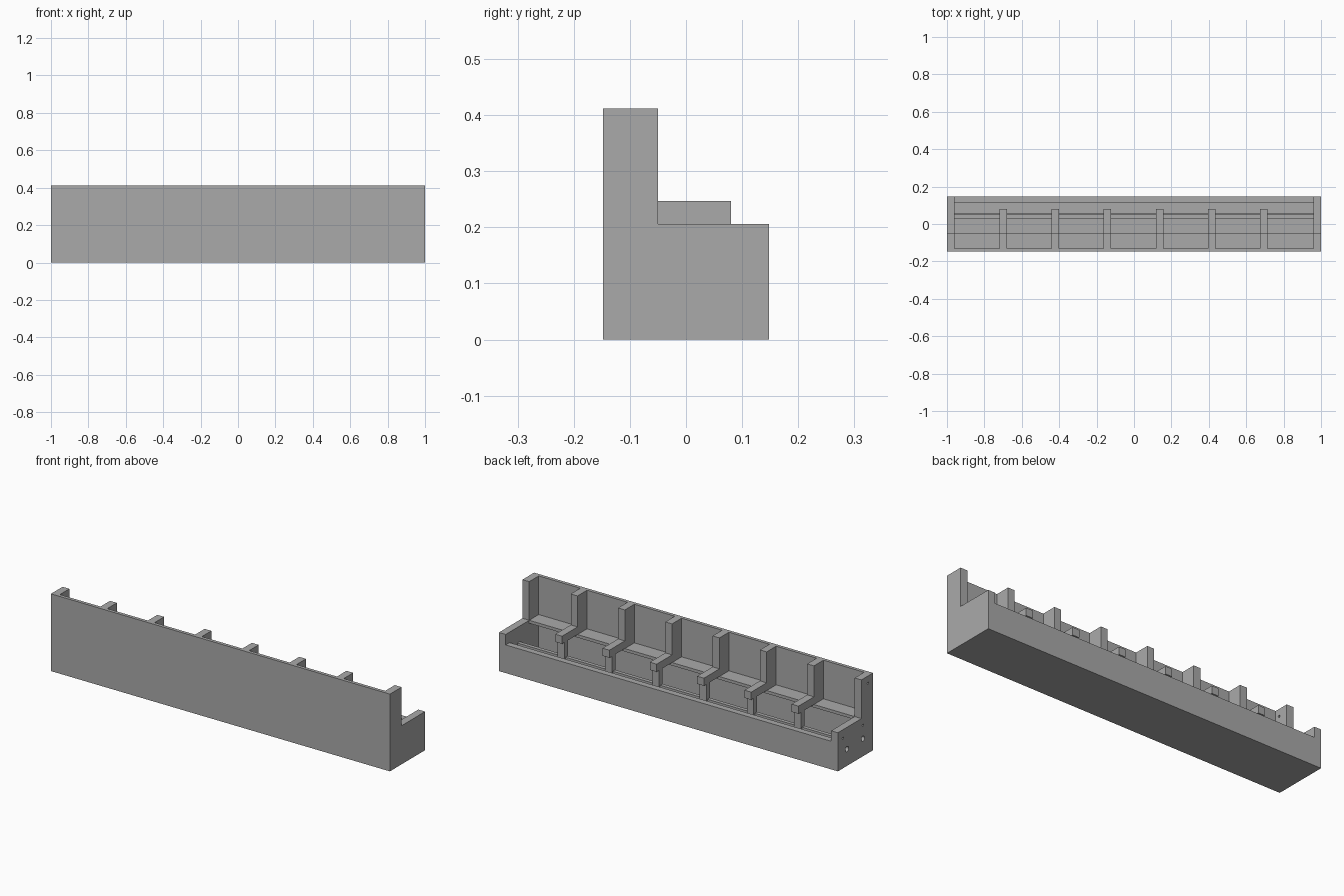
import bpy, bmesh, math

if "Cube" in bpy.data.objects:
    bpy.data.objects.remove(bpy.data.objects["Cube"])

grey = bpy.data.materials.new("plain_grey")
grey.diffuse_color = (0.4, 0.4, 0.4, 1)
grey.use_nodes = True
grey.node_tree.nodes["Principled BSDF"].inputs["Base Color"].default_value = grey.diffuse_color


def prism(name, profile, x0, x1):
    """Extrude a (y, z) outline along x from x0 to x1."""
    bm = bmesh.new()
    face = bm.faces.new([bm.verts.new((x0, y, z)) for y, z in profile])
    ext = bmesh.ops.extrude_face_region(bm, geom=[face])
    moved = [v for v in ext["geom"] if isinstance(v, bmesh.types.BMVert)]
    bmesh.ops.translate(bm, verts=moved, vec=(x1 - x0, 0, 0))
    bmesh.ops.recalc_face_normals(bm, faces=bm.faces)
    mesh = bpy.data.meshes.new(name)
    bm.to_mesh(mesh)
    bm.free()
    mesh.materials.append(grey)
    obj = bpy.data.objects.new(name, mesh)
    bpy.context.collection.objects.link(obj)
    return obj


def box(name, x0, x1, y0, y1, z0, z1):
    return prism(name, [(y0, z0), (y1, z0), (y1, z1), (y0, z1)], x0, x1)


D, H, STEP, INNER = 0.148, 0.412, 0.206, 0.96

# L-shaped end walls
end_profile = [(-D, 0), (D, 0), (D, STEP), (-0.05, STEP), (-0.05, H), (-D, H)]
left_end = prism("left_end_wall", end_profile, -1, -INNER)
prism("right_end_wall", end_profile, INNER, 1)

# Tray body: floor, tall front, low back
box("floor", -INNER, INNER, -0.13, 0.115, 0, 0.02)
box("front_wall", -INNER, INNER, -D, -0.13, 0, H)
box("back_wall", -INNER, INNER, 0.115, D, 0, 0.15)

# Shelf along the front wall and stepped rail inside the tray
box("shelf", -INNER, INNER, -0.13, -0.05, 0.19, STEP)
prism("rail", [(0.03, 0.02), (0.06, 0.02), (0.06, 0.113), (0.05, 0.113),
               (0.05, 0.123), (0.03, 0.123)], -INNER, INNER)

# Dividers: upright, arm and supporting post in one outline
divider_profile = [(-0.13, STEP), (0.03, STEP), (0.03, 0.113), (0.06, 0.113),
                   (0.06, STEP), (0.08, STEP), (0.08, 0.247), (-0.05, 0.247),
                   (-0.05, H), (-0.13, H)]
for i in range(6):
    x = -0.70 + 0.279 * i
    prism(f"divider_{i + 1}", divider_profile, x - 0.02, x + 0.02)

# Cable and screw holes through the left end wall
for y, z, r in [(0.072, 0.09, 0.014), (-0.063, 0.094, 0.014),
                (0.106, 0.16, 0.006), (-0.063, 0.165, 0.006), (-0.105, 0.373, 0.006)]:
    ring = [(y + r * math.cos(a * math.tau / 24), z + r * math.sin(a * math.tau / 24))
            for a in range(24)]
    cutter = prism("hole_cutter", ring, -1.05, -0.93)
    cutter.hide_render = True
    cutter.hide_set(True)
    mod = left_end.modifiers.new("hole", 'BOOLEAN')
    mod.operation = 'DIFFERENCE'
    mod.solver = 'EXACT'
    mod.object = cutter
